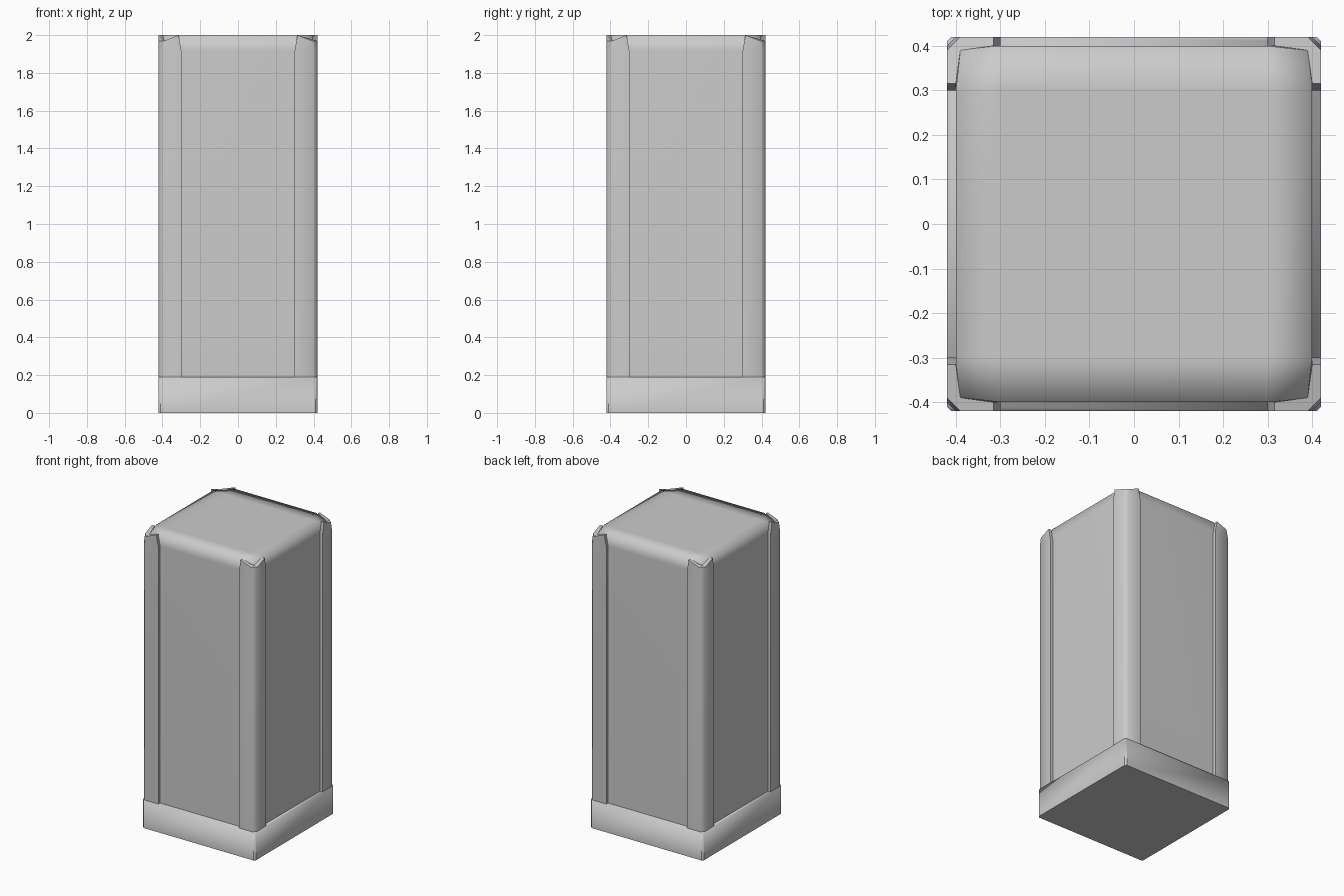
import bpy, bmesh, math
from mathutils import Matrix

if "Cube" in bpy.data.objects:
    bpy.data.objects.remove(bpy.data.objects["Cube"])


def finish(bm, name, angle=None):
    bmesh.ops.recalc_face_normals(bm, faces=bm.faces)
    for f in bm.faces:
        f.smooth = True
    mesh = bpy.data.meshes.new(name)
    if angle:
        for e in bm.edges:
            if len(e.link_faces) == 2 and e.calc_face_angle() > math.radians(angle):
                e.smooth = False
    bm.to_mesh(mesh)
    bm.free()
    ob = bpy.data.objects.new(name, mesh)
    bpy.context.collection.objects.link(ob)
    return ob


def loft(rings, bottom=True):
    bm = bmesh.new()
    loops = [[bm.verts.new(p) for p in ring] for ring in rings]
    n = len(loops[0])
    for a, b in zip(loops, loops[1:]):
        for i in range(n):
            j = (i + 1) % n
            bm.faces.new((a[i], a[j], b[j], b[i]))
    bm.faces.new(loops[-1])
    if bottom:
        bm.faces.new(loops[0][::-1])
    return bm


# Plinth with narrow vertical chamfers, softly shaded only along its top rim
A, B, BASE_H = 0.42, 0.41, 0.19
octagon = [(A, -B), (A, B), (B, A), (-B, A), (-A, B), (-A, -B), (-B, -A), (B, -A)]
bm = loft([[(x, y, z) for x, y in octagon] for z in (0, BASE_H)])
for e in bm.edges:
    if min(v.co.z for v in e.verts) < 0.01:
        e.smooth = False
finish(bm, "base")

# Main shaft, soft top edge and dipped top corners
bm = bmesh.new()
h = 2 - BASE_H
bmesh.ops.create_cube(bm, size=1, matrix=Matrix.Translation((0, 0, BASE_H + h / 2))
                      @ Matrix.Diagonal((0.8, 0.8, h, 1)))
bottom = [f for f in bm.faces if f.calc_center_median().z < BASE_H + 0.01]
bmesh.ops.delete(bm, geom=bottom, context='FACES_ONLY')
for co, no in [((s * 0.3, 0, 0), (1, 0, 0)) for s in (-1, 1)] + \
              [((0, s * 0.3, 0), (0, 1, 0)) for s in (-1, 1)] + [((0, 0, 1.92), (0, 0, 1))]:
    bmesh.ops.bisect_plane(bm, geom=bm.verts[:] + bm.edges[:] + bm.faces[:],
                           plane_co=co, plane_no=no)
corners = [v for v in bm.verts
           if v.co.z > 1.99 and abs(v.co.x) > 0.39 and abs(v.co.y) > 0.39]
for v in corners:
    top = next(f for f in v.link_faces if f.calc_center_median().z > 1.99)
    ends = [e.other_vert(v) for e in v.link_edges if e in top.edges[:]]
    bmesh.ops.connect_verts(bm, verts=ends)
    v.co = (math.copysign(0.39, v.co.x), math.copysign(0.39, v.co.y), 1.97)
finish(bm, "shaft")

# Raised corner guards wrapping the four vertical edges
section = [(0.4, 0.3), (0.42, 0.3), (0.42, 0.4), (0.4, 0.42), (0.3, 0.42), (0.3, 0.4), (0.4, 0.4)]
tip = [(0.4, 0.315, 2), (0.42, 0.315, 2), (0.42, 0.39, 1.97), (0.39, 0.42, 1.97),
       (0.315, 0.42, 2), (0.315, 0.4, 2), (0.39, 0.39, 1.97)]
for i in range(4):
    bm = loft([[(x, y, z) for x, y in section] for z in (BASE_H, 1.92)] + [tip], bottom=False)
    bm.transform(Matrix.Rotation(i * math.pi / 2, 4, 'Z'))
    finish(bm, f"corner_guard_{i + 1}", 50)
